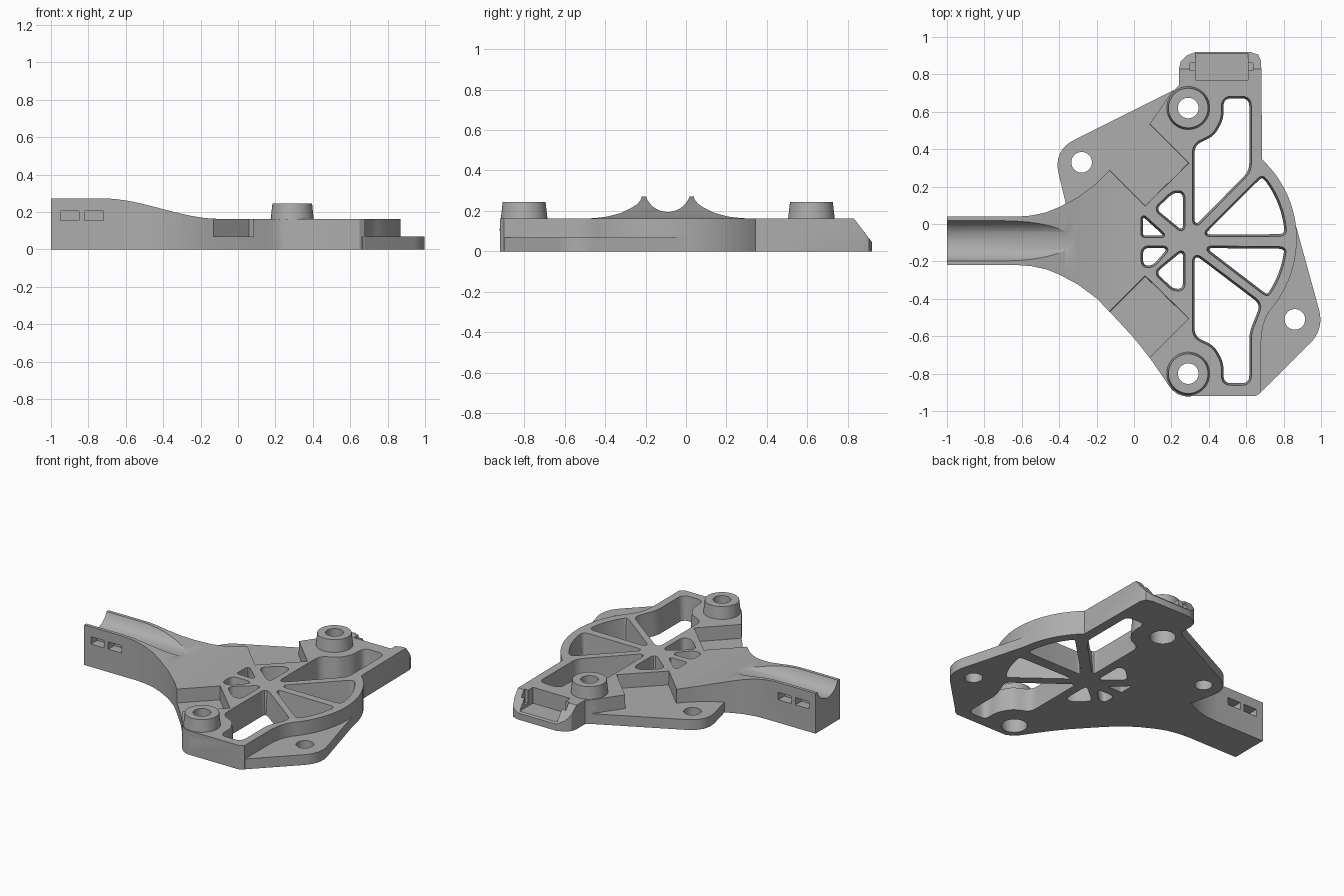
import bpy
import bmesh
import math
from mathutils import Vector

cube = bpy.data.objects.get("Cube")
if cube:
    bpy.data.objects.remove(cube, do_unlink=True)

MID = -0.09          # mirror line of the body
DECK = 0.163         # height of the flat deck
PLATE = 0.07         # thickness of the tabs

grey = bpy.data.materials.new("light grey plastic")
grey.use_nodes = True
colour = (0.42, 0.42, 0.42, 1)
grey.diffuse_color = colour
grey.node_tree.nodes["Principled BSDF"].inputs["Base Color"].default_value = colour


def arc(cx, cy, r, a0, a1, n):
    angles = [math.radians(a0 + (a1 - a0) * i / n) for i in range(n + 1)]
    return [(cx + r * math.cos(a), cy + r * math.sin(a)) for a in angles]


def mirror(pts):
    return [(x, 2 * MID - y) for x, y in pts]


def rounded(pts, radius, steps=5):
    """Soften every corner of a polygon."""
    out = []
    for i, p in enumerate(pts):
        p = Vector(p)
        ends = []
        for q in (pts[i - 1], pts[(i + 1) % len(pts)]):
            d = Vector(q) - p
            ends.append(p + d.normalized() * min(radius, d.length * 0.45))
        a, b = ends
        for k in range(steps + 1):
            t = k / steps
            out.append(tuple(a * (1 - t) ** 2 + p * 2 * t * (1 - t) + b * t * t))
    return out


def grown(pts, amount):
    """Offset a closed outline outwards along its corner normals."""
    n = len(pts)
    area = sum(pts[i - 1][0] * pts[i][1] - pts[i][0] * pts[i - 1][1] for i in range(n))
    side = 1 if area > 0 else -1
    out = []
    for i in range(n):
        p = Vector(pts[i])
        d1 = (p - Vector(pts[i - 1])).normalized()
        d2 = (Vector(pts[(i + 1) % n]) - p).normalized()
        t = (d1 + d2).normalized()
        out.append(tuple(p + Vector((t.y, -t.x)) * side * amount / max(0.5, t.dot(d1))))
    return out


def prism(name, pts, lo, hi, axis="z", draft=0.0):
    place = {"z": lambda u, v, w: (u, v, w),
             "y": lambda u, v, w: (u, w, v),
             "x": lambda u, v, w: (w, u, v)}[axis]
    top_pts = grown(pts, draft) if draft else pts
    bm = bmesh.new()
    low = [bm.verts.new(place(u, v, lo)) for u, v in pts]
    top = [bm.verts.new(place(u, v, hi)) for u, v in top_pts]
    bm.faces.new(low)
    bm.faces.new(top)
    for i in range(len(pts)):
        bm.faces.new((low[i - 1], low[i], top[i], top[i - 1]))
    bmesh.ops.recalc_face_normals(bm, faces=bm.faces)
    mesh = bpy.data.meshes.new(name)
    bm.to_mesh(mesh)
    bm.free()
    mesh.materials.append(grey)
    obj = bpy.data.objects.new(name, mesh)
    bpy.context.collection.objects.link(obj)
    return obj


def box(name, x0, x1, y0, y1, z0, z1):
    return prism(name, [(x0, y0), (x1, y0), (x1, y1), (x0, y1)], z0, z1)


def disc(name, x, y, r, z0, z1, draft=0.0):
    return prism(name, arc(x, y, r, 0, 352.5, 47), z0, z1, "z", draft)


def combine(target, tool, operation):
    mod = target.modifiers.new("combine", "BOOLEAN")
    mod.operation = operation
    mod.solver = "EXACT"
    mod.object = tool
    bpy.context.view_layer.objects.active = target
    bpy.ops.object.modifier_apply(modifier=mod.name)
    bpy.data.objects.remove(tool, do_unlink=True)


# Body outline: flared handle, round guard and the arm ending in the clip
flare = [(-1, .04), (-.62, .04), (-.55, .045), (-.47, .062), (-.4, .09), (-.3, .143),
         (-.2, .218), (-.12, .3), (0, .43), (.08, .53), (.15, .63), (.19, .69)]
outline = mirror(flare)
outline += [(.22, -.9), (.26, -.92), (.65, -.92), (.68, -.9), (.68, -.62), (.688, -.55), (.705, -.5)]
outline += arc(.29, -.08, .58, -41, 47, 28)
outline += [(.68, .87), (.665, .905), (.62, .92), (.33, .92), (.28, .9), (.25, .87), (.24, .83), (.24, .74)]
outline += flare[::-1]
bracket = prism("bracket_body", outline, 0, 0.35)

# Side profile lowers the handle smoothly to the deck
slope = [(-1.1, -.1), (-1.1, .272), (-.72, .272)]
for i in range(1, 17):
    t = i / 16
    slope.append((-.72 + .62 * t, .272 - (.272 - DECK) * t * t * (3 - 2 * t)))
slope += [(1.2, DECK), (1.2, -.1)]
combine(bracket, prism("side_profile", slope, -1.2, 1.2, "y"), "INTERSECT")

# Cable trough along the handle
combine(bracket, prism("trough", arc(MID, .309, .114, 0, 354, 59), -1.2, -.1, "x"), "DIFFERENCE")

# Angled pockets either side of the hub
pocket = [(.06, .1), (.29, .325), (-.05, .665), (-.28, .44)]
for pts in (pocket, mirror(pocket)):
    combine(bracket, prism("pocket", pts, PLATE, .4, "z", .008), "DIFFERENCE")

# Thin mounting tabs
left_tab = [(-.36, .09)] + rounded([(-.36, .09), (-.433, .393), (.25, .735)], .13, 8)[9:18]
left_tab += [(.25, .735), (.3, .6), (0, .0)]
right_tab = [(.6, -.8), (.665, -.912)]
right_tab += rounded([(.665, -.912), (1.018, -.562), (.855, .03)], .11, 8)[9:18]
right_tab += [(.855, .03), (.7, -.2)]
for pts in (left_tab, right_tab):
    combine(bracket, prism("tab", pts, 0, PLATE), "UNION")

# Raised screw bosses
for y in (.62, -.80):
    combine(bracket, disc("boss", .29, y, .122, .1, .245, -.016), "UNION")

# Tapered windows between the spokes
arm_upper = [(.325, -.01), (.325, .42), (.43, .47), (.48, .56), (.48, .67), (.615, .67), (.615, .285)]
arm_lower = [(.325, -.165), (.325, -.6), (.43, -.65), (.48, -.74), (.48, -.85), (.615, -.85),
             (.615, -.58), (.675, -.43)]
fan_upper = [(.38, -.055)] + arc(.29, -.08, .515, 3, 39, 6) + [(.675, .24)]
fan_lower = [(.39, -.13)] + arc(.29, -.08, .515, -6, -33, 6) + [(.71, -.375)]
hub_side = [(.26, -.035), (.26, .165), (.21, .165), (.12, .08)]
hub_end = [(.05, .035), (.05, -.06), (.155, -.06)]
windows = [(arm_upper, .04), (arm_lower, .04), (fan_upper, .03), (fan_lower, .03),
           (hub_side, .03), (mirror(hub_side), .03), (hub_end, .01),
           ([(.05, -.13), (.18, -.13), (.1, -.22), (.05, -.22)], .03)]
for pts, radius in windows:
    wall = prism("window", rounded(pts, radius), -.02, DECK + .02, "z", .014)
    combine(bracket, wall, "DIFFERENCE")

# Screw holes, with wider recesses under the bosses
for x, y in ((.29, .62), (.29, -.80), (-.28, .33), (.86, -.51)):
    combine(bracket, disc("hole", x, y, .055, -.1, .4), "DIFFERENCE")
for y in (.62, -.80):
    combine(bracket, disc("recess", .29, y, .08, -.1, .13), "DIFFERENCE")

# Clip socket: sloped end, open pocket and two pivot notches
wedge = [(.83, DECK), (.935, .025), (1, .025), (1, .4), (.83, .4)]
combine(bracket, prism("end_slope", wedge, -.1, 1.1, "x"), "DIFFERENCE")
combine(bracket, box("socket", .33, .61, .77, 1, .055, .4), "DIFFERENCE")
combine(bracket, box("pivot_notch", .30, .635, .82, .86, .075, .4), "DIFFERENCE")

# Strap slots on both faces of the handle
for x in (-.95, -.82):
    for y in (.04, -.22):
        combine(bracket, box("slot", x, x + .1, y - .065, y + .065, .155, .205), "DIFFERENCE")

bpy.ops.object.select_all(action="DESELECT")
bracket.select_set(True)
bpy.context.view_layer.objects.active = bracket
bpy.ops.object.shade_smooth_by_angle(angle=math.radians(28))
